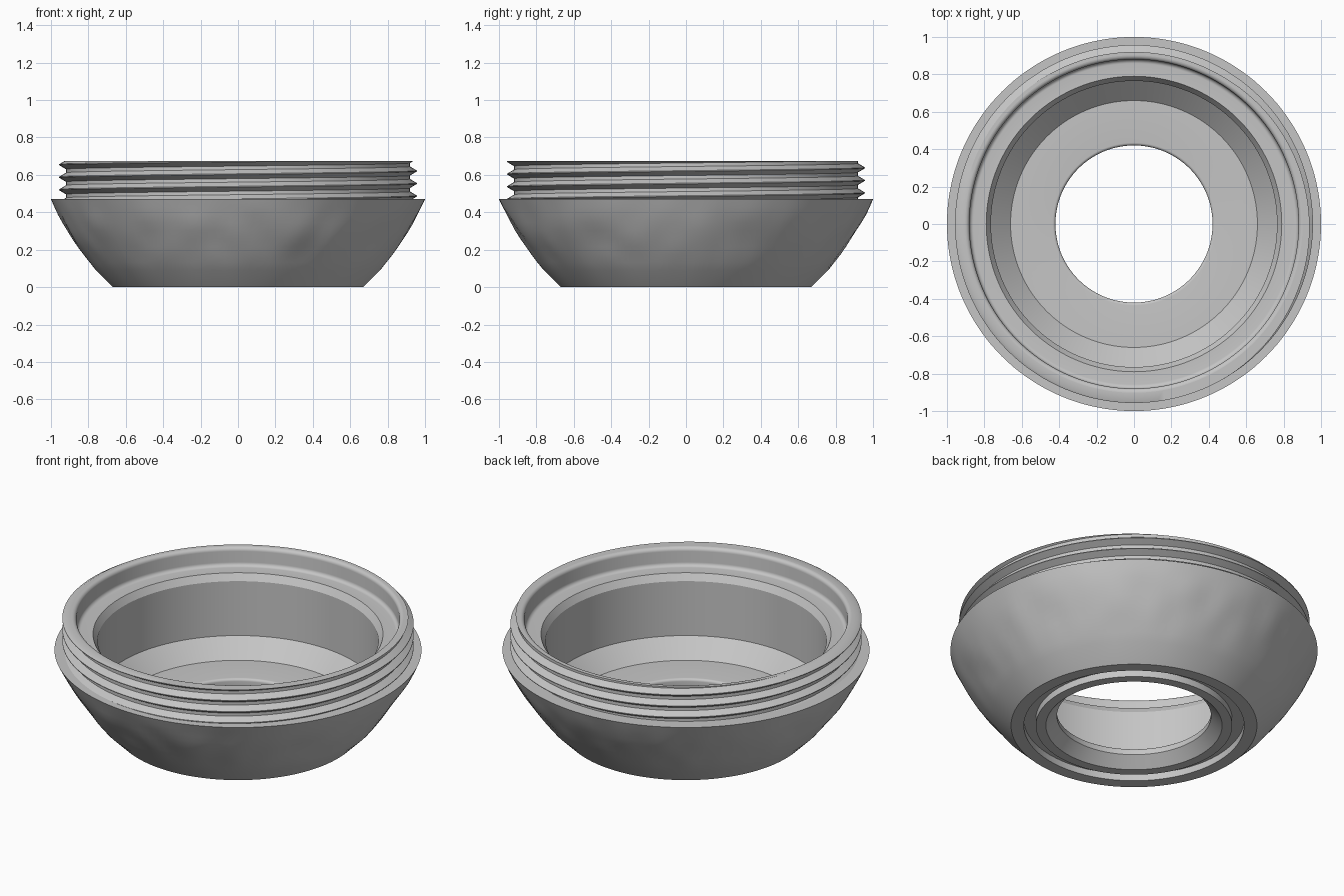
import bpy, bmesh, math
from mathutils import Vector, noise

SEGMENTS = 144
PITCH = 0.067
FLANGE_Z, RIM_Z = 0.47, 0.675
RIM_R = 0.902

cube = bpy.data.objects.get("Cube")
if cube:
    bpy.data.objects.remove(cube, do_unlink=True)

grey = bpy.data.materials.new("plain grey")
grey.use_nodes = True
colour = (0.56, 0.56, 0.56, 1)
grey.diffuse_color = colour
grey.node_tree.nodes["Principled BSDF"].inputs["Base Color"].default_value = colour


def revolve(name, profile_at):
    """Skin the (radius, height) profiles given for every turn fraction."""
    bm = bmesh.new()
    columns = []
    for j in range(SEGMENTS + 1):
        turn = j / SEGMENTS
        a = math.tau * turn
        columns.append([bm.verts.new((r * math.cos(a), r * math.sin(a), z))
                        for r, z in profile_at(turn)])
    for c, d in zip(columns, columns[1:]):
        for i in range(len(c) - 1):
            bm.faces.new((c[i], d[i], d[i + 1], c[i + 1]))
    bmesh.ops.remove_doubles(bm, verts=bm.verts, dist=0.0001)
    bmesh.ops.dissolve_degenerate(bm, edges=bm.edges, dist=0.0001)
    mesh = bpy.data.meshes.new(name)
    bm.to_mesh(mesh)
    bm.free()
    mesh.materials.append(grey)
    obj = bpy.data.objects.new(name, mesh)
    bpy.context.collection.objects.link(obj)
    bpy.ops.object.select_all(action='DESELECT')
    obj.select_set(True)
    bpy.context.view_layer.objects.active = obj
    bpy.ops.object.shade_smooth_by_angle(angle=math.radians(32))
    return obj


def fillet(r, z, radius, start, end, steps=6):
    """Arc of profile points between two angles in degrees."""
    angles = [math.radians(start + (end - start) * i / steps)
              for i in range(steps + 1)]
    return [(r + radius * math.cos(a), z + radius * math.sin(a)) for a in angles]


# Bowl: rounded rim, coved ledge, straight wall, sloped foot, thin floor with hole
inside = (fillet(RIM_R, RIM_Z - 0.022, 0.022, 90, 180)
          + fillet(0.858, 0.588, 0.022, 0, -90)
          + [(0.79, 0.566), (0.765, 0.527), (0.765, 0.2), (0.66, 0.1)]
          + fillet(0.435, 0.085, 0.015, 90, 180)
          + [(0.42, 0.06), (0.48, 0)])
# Underside with its ring groove
base = [(0.535, 0), (0.535, 0.04), (0.6, 0.04), (0.6, 0), (0.67, 0)]
BAND_ROWS = 9


def bowl_profile(turn):
    a = math.tau * (turn % 1)
    band = []
    for i in range(BAND_ROWS + 1):
        # Curved outer band with faint hand-worked unevenness
        s = i / BAND_ROWS
        r = 0.76 + 0.24 * (1.3 * s - 0.3 * s * s)
        z = 0.09 + (FLANGE_Z - 0.09) * s
        bump = noise.noise(Vector((math.cos(a), math.sin(a), z)) * 6)
        band.append((r + 0.012 * bump * math.sin(math.pi * s), z))
    return inside + base + band + [(0.92, FLANGE_Z)]


revolve("bowl", bowl_profile)


# Screw thread: right-handed helix trimmed by the flange and the rim
def thread_profile(turn):
    points = []
    for k in range(-2, 4):
        for b in (-0.36, -0.03, 0.03, 0.36):
            z = 0.487 + PITCH * (k + b + turn)
            z = min(max(z, FLANGE_Z), RIM_Z)
            u = ((z - 0.487) / PITCH - turn) % 1
            d = min(u, 1 - u)
            depth = min(max((d - 0.03) / 0.33, 0), 1)
            points.append((0.957 - 0.037 * depth, z))
    return points + [(RIM_R, RIM_Z)]


revolve("screw_thread", thread_profile)
